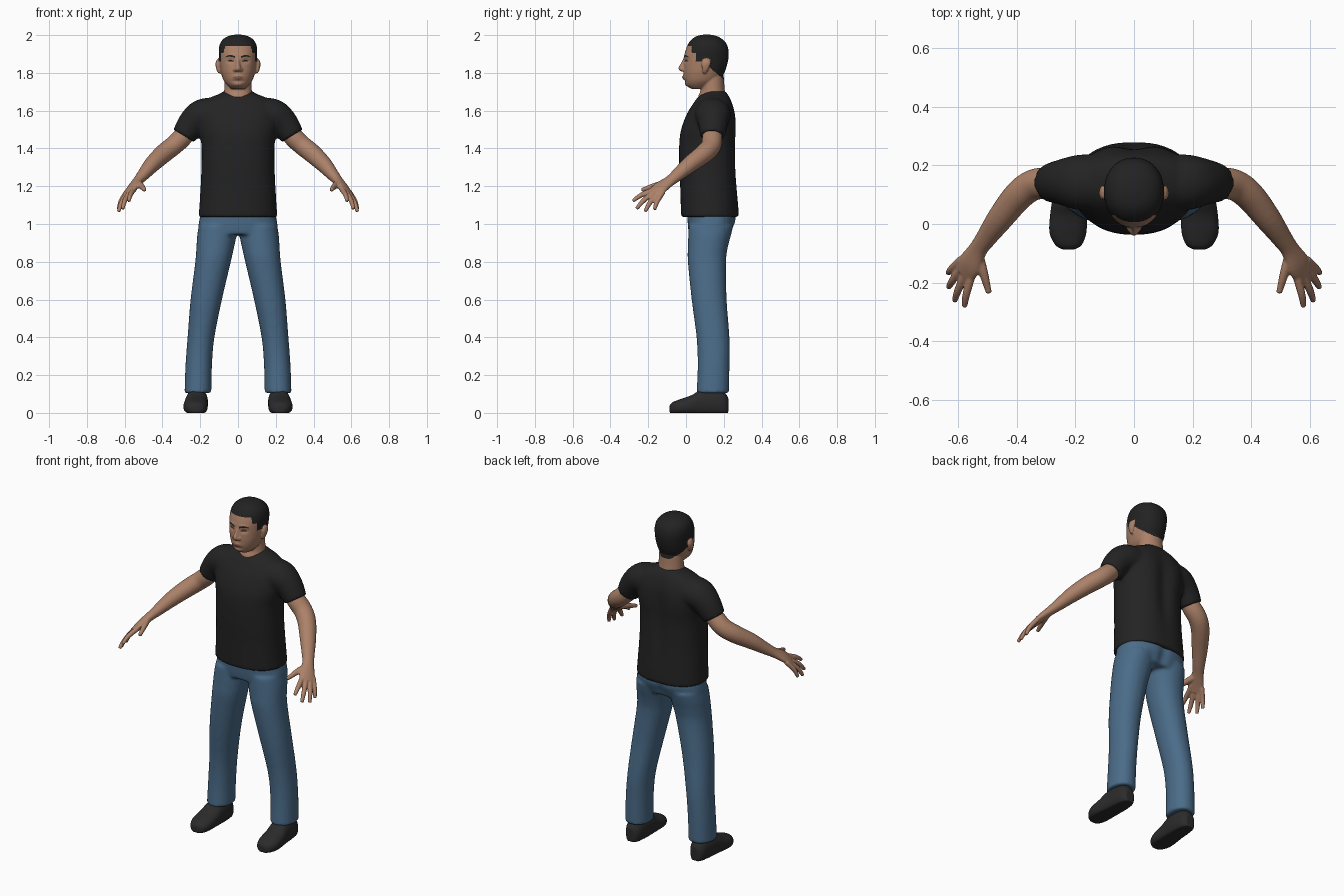
import bpy, bmesh, math
from mathutils import Vector
from mathutils.bvhtree import BVHTree

cube = bpy.data.objects.get("Cube")
if cube:
    bpy.data.objects.remove(cube, do_unlink=True)


def material(name, rgb):
    m = bpy.data.materials.new(name)
    m.use_nodes = True
    m.diffuse_color = (*rgb, 1)
    m.node_tree.nodes["Principled BSDF"].inputs["Base Color"].default_value = (*rgb, 1)
    return m


SKIN = material("skin", (0.41, 0.22, 0.14))
LIP = material("lip", (0.27, 0.12, 0.085))
HAIR = material("black hair", (0.016, 0.016, 0.017))
SHIRT = material("black cotton", (0.017, 0.017, 0.017))
DENIM = material("blue denim", (0.07, 0.15, 0.25))
SHOE = material("dark shoe", (0.024, 0.024, 0.025))


def refine(rows, n=4):
    """Smooth in-between rows (Catmull-Rom)."""
    out = []
    for i in range(len(rows) - 1):
        a, b, c, d = (rows[max(0, min(len(rows) - 1, k))] for k in range(i - 1, i + 3))
        for s in range(n):
            t = s / n
            out.append([q + 0.5 * t * (r - p + t * (2 * p - 5 * q + 4 * r - w + t * (3 * (q - r) + w - p)))
                        for p, q, r, w in zip(a, b, c, d)])
    return out + [list(rows[-1])]


def oval(center, u, v, power=2.0, n=40):
    pts = []
    for i in range(n):
        a = math.tau * i / n
        c, s = math.cos(a), math.sin(a)
        pts.append(center + u * math.copysign(abs(c) ** (2 / power), c)
                   + v * math.copysign(abs(s) ** (2 / power), s))
    return pts


def stack(rows, power=2.0):
    """Level rings; each row is (x, z, half width, front y, back y)."""
    return [oval(Vector((x, (f + b) / 2, z)), Vector((w, 0, 0)), Vector((0, (b - f) / 2, 0)), power)
            for x, z, w, f, b in refine(rows)]


def tube(rows, side=(0, 1, 0)):
    """Rings along a path; each row is (x, y, z, radius along side, other radius)."""
    rows = refine(rows)
    pts = [Vector(r[:3]) for r in rows]
    rings = []
    for i, r in enumerate(rows):
        t = (pts[min(i + 1, len(pts) - 1)] - pts[max(i - 1, 0)]).normalized()
        s = Vector(side)
        s = (s - t * s.dot(t)).normalized()
        rings.append(oval(pts[i], s * r[3], t.cross(s) * r[4], n=24))
    return rings


def both(rings):
    return [rings, [[Vector((-p.x, p.y, p.z)) for p in ring] for ring in rings]]


def part(name, mats, lofts, voxel, smooth, bumps=(), facing=1, rule=None):
    """Fuse lofted volumes into one smooth skin, then dent it and colour it."""
    bm = bmesh.new()
    for rings in lofts:
        loops = [[bm.verts.new(p) for p in ring] for ring in rings]
        n = len(loops[0])
        for a, b in zip(loops, loops[1:]):
            for i in range(n):
                bm.faces.new((a[i], a[(i + 1) % n], b[(i + 1) % n], b[i]))
        bm.faces.new(loops[0])
        bm.faces.new(loops[-1])
    bmesh.ops.recalc_face_normals(bm, faces=bm.faces[:])
    mesh = bpy.data.meshes.new(name)
    bm.to_mesh(mesh)
    bm.free()
    ob = bpy.data.objects.new(name, mesh)
    bpy.context.collection.objects.link(ob)
    mod = ob.modifiers.new("fuse", 'REMESH')
    mod.mode = 'VOXEL'
    mod.voxel_size = voxel
    mod = ob.modifiers.new("soften", 'SMOOTH')
    mod.iterations = smooth
    deps = bpy.context.evaluated_depsgraph_get()
    fused = bpy.data.meshes.new_from_object(ob.evaluated_get(deps))
    ob.modifiers.clear()
    ob.data = fused
    fused.name = name
    for v in fused.vertices:
        x, y, z = v.co
        if (y - 0.1) * facing > 0:
            v.co.y += sum(d * math.exp(-((abs(x) - bx) / rx) ** 2 - ((z - bz) / rz) ** 2)
                          for bx, bz, rx, rz, d in bumps)
    fused.materials.clear()
    for m in mats:
        fused.materials.append(m)
    for p in fused.polygons:
        p.use_smooth = True
        p.material_index = rule(p.center) if rule else 0
    return ob


# Shirt: body plus short sleeves
body = stack([(0, 1.037, .209, -.026, .28), (0, 1.1, .204, -.028, .278), (0, 1.2, .198, -.031, .272),
              (0, 1.3, .194, -.036, .268), (0, 1.42, .194, -.036, .266), (0, 1.5, .208, -.026, .266),
              (0, 1.58, .212, .003, .262), (0, 1.63, .2, .033, .25), (0, 1.668, .15, .06, .235),
              (0, 1.69, .095, .085, .22), (0, 1.703, .078, .1, .21)], 2.25)
sleeve = tube([(.12, .14, 1.585, .095, .085), (.19, .142, 1.575, .094, .086),
               (.245, .143, 1.53, .078, .076), (.288, .14, 1.465, .065, .064)])
part("shirt", [SHIRT], [body] + both(sleeve), .01, 5,
     [(0, 1.4, .045, .2, -.018), (.1, 1.52, .06, .08, .006)])

# Trousers: hips plus two legs
hips = stack([(0, 1.07, .195, .005, .262), (0, 1.02, .205, .008, .264),
              (0, .98, .21, .011, .25), (0, .945, .2, .016, .235)], 2.4)
leg = stack([(.108, .99, .1, .014, .25), (.112, .94, .104, .012, .238), (.12, .88, .1, .01, .222),
             (.132, .8, .094, .01, .212), (.168, .6, .083, .03, .215), (.196, .4, .071, .056, .23),
             (.208, .25, .07, .062, .23), (.212, .105, .071, .056, .228)], 2.15)
part("trousers", [DENIM], [hips] + both(leg), .01, 4, [(0, .99, .03, .07, -.012)])

# Shoes: oval slices from toe to heel, flattened at the sole
shoe = []
for y, x, w, top in refine([(-.087, .223, .02, .04), (-.072, .223, .045, .056), (-.03, .225, .063, .073),
                            (.03, .223, .063, .094), (.08, .219, .06, .122), (.15, .216, .056, .128),
                            (.2, .216, .046, .112), (.224, .216, .026, .08)]):
    ring = oval(Vector((x, y, top * .42)), Vector((w, 0, 0)), Vector((0, 0, top * .58)), 2.3)
    shoe.append([Vector((p.x, p.y, max(p.z, 0))) for p in ring])
for i, rings in enumerate(both(shoe)):
    part(("left", "right")[i] + "_shoe", [SHOE], [rings], .006, 2)

# Arms: forearm, palm and fingers fused together
across = (.045, .055, -.02)
limb = tube([(.25, .139, 1.51, .045, .045), (.295, .139, 1.458, .053, .052), (.345, .132, 1.412, .053, .051),
             (.395, .095, 1.372, .051, .05), (.455, .02, 1.315, .045, .043), (.502, -.045, 1.26, .036, .032),
             (.53, -.085, 1.228, .033, .025), (.558, -.135, 1.193, .045, .021),
             (.58, -.168, 1.162, .044, .015)], across)
hand = [tube([(.532, -.105, 1.215, .02, .018), (.513, -.165, 1.202, .017, .015),
              (.494, -.235, 1.18, .01, .01)], across)]
for base, tip in (((.553, -.18, 1.175), (.577, -.281, 1.122)), ((.575, -.175, 1.16), (.611, -.262, 1.08)),
                  ((.59, -.155, 1.152), (.632, -.216, 1.066)), ((.597, -.13, 1.152), (.633, -.167, 1.076))):
    a, b = Vector(base), Vector(tip)
    root, mid = a.lerp(b, -.25), a.lerp(b, .5) + Vector((.005, -.004, .006))
    hand.append(tube([(*root, .014, .014), (*mid, .0135, .013), (*b, .0095, .009)], across))
pairs = [both(r) for r in [limb] + hand]
for i in range(2):
    part(("left", "right")[i] + "_arm", [SKIN], [p[i] for p in pairs], .0045, 3)

# Head: skull, neck, nose and ears, with the hair coloured by a hairline rule
skull = stack([(0, 1.715, .035, .03, .1), (0, 1.735, .057, .003, .14), (0, 1.76, .076, -.008, .178),
               (0, 1.8, .09, -.013, .203), (0, 1.84, .097, -.012, .217), (0, 1.88, .1, -.011, .225),
               (0, 1.92, .102, -.002, .225), (0, 1.955, .095, .012, .214), (0, 1.98, .077, .033, .19),
               (0, 1.996, .048, .06, .16), (0, 2.003, .012, .098, .122)], 2.15)
neck = stack([(0, 1.62, .08, .075, .21), (0, 1.67, .077, .064, .212),
              (0, 1.71, .073, .078, .205), (0, 1.78, .07, .08, .2)])
nose = stack([(0, 1.808, .013, -.028, .02), (0, 1.817, .02, -.039, .02), (0, 1.832, .016, -.039, .02),
              (0, 1.85, .012, -.027, .02), (0, 1.882, .011, -.012, .02)])
nostril = stack([(.015, 1.807, .006, -.02, .01), (.017, 1.816, .01, -.026, .01), (.015, 1.83, .006, -.02, .01)])
ear = stack([(.098, 1.798, .007, .09, .106), (.104, 1.82, .011, .085, .12),
             (.106, 1.85, .013, .082, .131), (.103, 1.873, .008, .09, .126)])


def hairline(c):
    if abs(c.x) > .1025 and c.z < 1.878 and .075 < c.y < .137:
        return 0
    if c.y < .03:
        edge = 1.942
    elif c.y < .052:
        edge = 1.905
    elif c.y < .085:
        edge = 1.86
    else:
        edge = max(1.768, 1.85 - .85 * (c.y - .1))
    return int(c.z > edge)


head = part("head", [SKIN, HAIR], [skull, neck, nose] + both(nostril) + both(ear), .0045, 3,
            [(.04, 1.863, .02, .012, .008), (.035, 1.893, .025, .008, -.003), (0, 1.776, .024, .014, -.008),
             (0, 1.757, .03, .007, .004), (0, 1.735, .025, .012, -.006)], -1, hairline)
surface = BVHTree.FromPolygons([v.co for v in head.data.vertices], [p.vertices for p in head.data.polygons])


def face_plate(name, mat, columns):
    """Thin patch hugging the face; each column is (x, low z, high z)."""
    bm = bmesh.new()
    grid = []
    for x, lo, hi in refine(columns):
        grid.append([])
        for k in range(4):
            z = lo + (hi - lo) * k / 3
            hit = surface.ray_cast(Vector((x, -1, z)), Vector((0, 1, 0)))[0]
            grid[-1].append(bm.verts.new((x, hit.y - .002, z)))
    for a, b in zip(grid, grid[1:]):
        for k in range(3):
            bm.faces.new((a[k], b[k], b[k + 1], a[k + 1]))
    bmesh.ops.recalc_face_normals(bm, faces=bm.faces[:])
    if sum(f.normal.y for f in bm.faces) > 0:
        bmesh.ops.reverse_faces(bm, faces=bm.faces[:])
    mesh = bpy.data.meshes.new(name)
    bm.to_mesh(mesh)
    bm.free()
    mesh.materials.append(mat)
    mesh.shade_smooth()
    bpy.context.collection.objects.link(bpy.data.objects.new(name, mesh))


# Eyebrows, eyes and lips
for label, s in (("left", 1), ("right", -1)):
    face_plate(label + "_eyebrow", HAIR, [(s * .016, 1.879, 1.888), (s * .042, 1.886, 1.896), (s * .066, 1.882, 1.886)])
    face_plate(label + "_eye", HAIR, [(s * .022, 1.861, 1.863), (s * .038, 1.86, 1.869), (s * .055, 1.862, 1.865)])
face_plate("lips", LIP, [(-.029, 1.774, 1.776), (-.012, 1.767, 1.784), (0, 1.766, 1.782),
                         (.012, 1.767, 1.784), (.029, 1.774, 1.776)])
